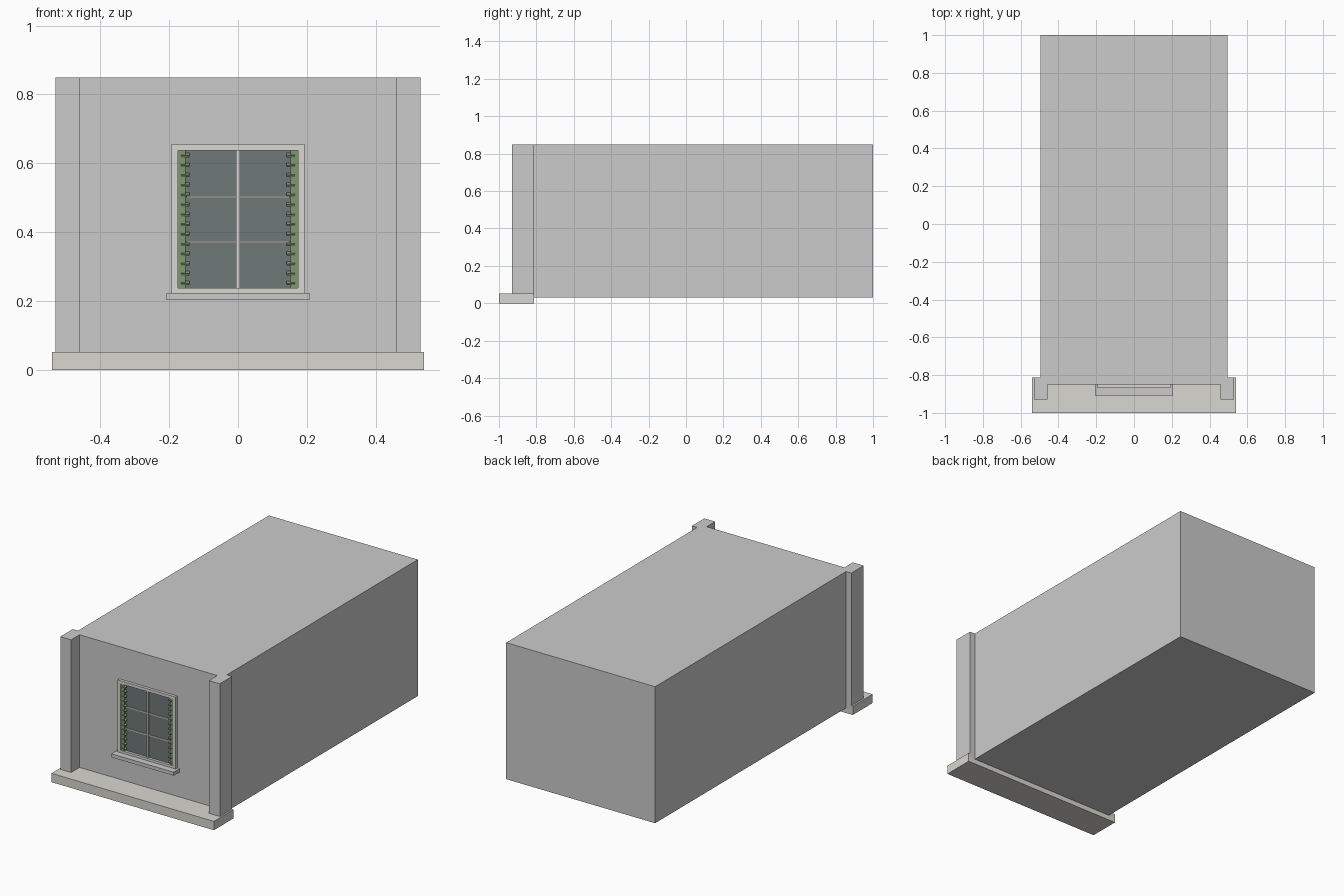
import bpy, bmesh, math

if "Cube" in bpy.data.objects:
    bpy.data.objects.remove(bpy.data.objects["Cube"])


def material(name, rgb):
    m = bpy.data.materials.new(name)
    m.diffuse_color = (*rgb, 1)
    m.use_nodes = True
    m.node_tree.nodes["Principled BSDF"].inputs["Base Color"].default_value = m.diffuse_color
    return m


STONE = material("stone", (0.70, 0.68, 0.63))
GLASS = material("dark_glass", (0.16, 0.19, 0.19))
GREEN = material("green_paint", (0.22, 0.31, 0.17))


def finish(name, bm, mat=None):
    bmesh.ops.recalc_face_normals(bm, faces=bm.faces)
    mesh = bpy.data.meshes.new(name)
    bm.to_mesh(mesh)
    bm.free()
    if mat:
        mesh.materials.append(mat)
    ob = bpy.data.objects.new(name, mesh)
    bpy.context.collection.objects.link(ob)
    return ob


def box(name, x, y, z, mat=None, tilt=0):
    """Box from (min, max) ranges, optionally tilted about its long x axis."""
    bm = bmesh.new()
    bmesh.ops.create_cube(bm, size=1)
    ob = finish(name, bm, mat)
    ob.location = [(a + b) / 2 for a, b in (x, y, z)]
    ob.scale = [b - a for a, b in (x, y, z)]
    ob.rotation_euler.x = tilt
    return ob


def extrude(name, points, vec, mat=None):
    bm = bmesh.new()
    face = bm.faces.new([bm.verts.new(p) for p in points])
    geom = bmesh.ops.extrude_face_region(bm, geom=[face])["geom"]
    moved = [g for g in geom if isinstance(g, bmesh.types.BMVert)]
    bmesh.ops.translate(bm, verts=moved, vec=vec)
    return finish(name, bm, mat)


# Building block with two corner piers, one extruded plan
half = [(0.458, -0.85), (0.458, -0.93), (0.53, -0.93), (0.53, -0.812),
        (0.495, -0.812), (0.495, 1.0)]
plan = half + [(-x, y) for x, y in reversed(half)]
extrude("building", [(x, y, 0.03) for x, y in plan], (0, 0, 0.82))

# Stone base step
box("base_step", (-0.54, 0.54), (-1.0, -0.812), (0, 0.053), STONE)

# Window: surround, sill and dark pane
W, Z0, Z1 = 0.174, 0.238, 0.638
for s in (-1, 1):
    box("frame_side", sorted((s * W, s * 0.193)), (-0.867, -0.845), (0.222, 0.656), STONE)
box("frame_top", (-W, W), (-0.867, -0.845), (Z1, 0.656), STONE)
box("frame_bottom", (-W, W), (-0.867, -0.845), (0.222, Z0), STONE)
box("sill", (-0.207, 0.207), (-0.907, -0.845), (0.203, 0.224))
box("glass", (-W, W), (-0.8515, -0.845), (Z0, Z1), GLASS)

# Glazing bars
box("mullion", (-0.006, 0.006), (-0.862, -0.845), (Z0, Z1), STONE)
for z in (0.372, 0.503):
    box("glazing_bar", (-0.15, 0.15), (-0.857, -0.845), (z - 0.003, z + 0.003), STONE)

# Narrow folded shutters with protruding slats
SLATS = 14
for s in (-1, 1):
    box("shutter", sorted((s * W, s * 0.152)), (-0.861, -0.845), (Z0, Z1), GREEN)
    for i in range(SLATS):
        z = Z0 + (i + 0.5) * (Z1 - Z0) / SLATS
        box("shutter_slat", sorted((s * 0.165, s * 0.141)), (-0.864, -0.850),
            (z - 0.003, z + 0.003), GREEN, math.radians(30))
